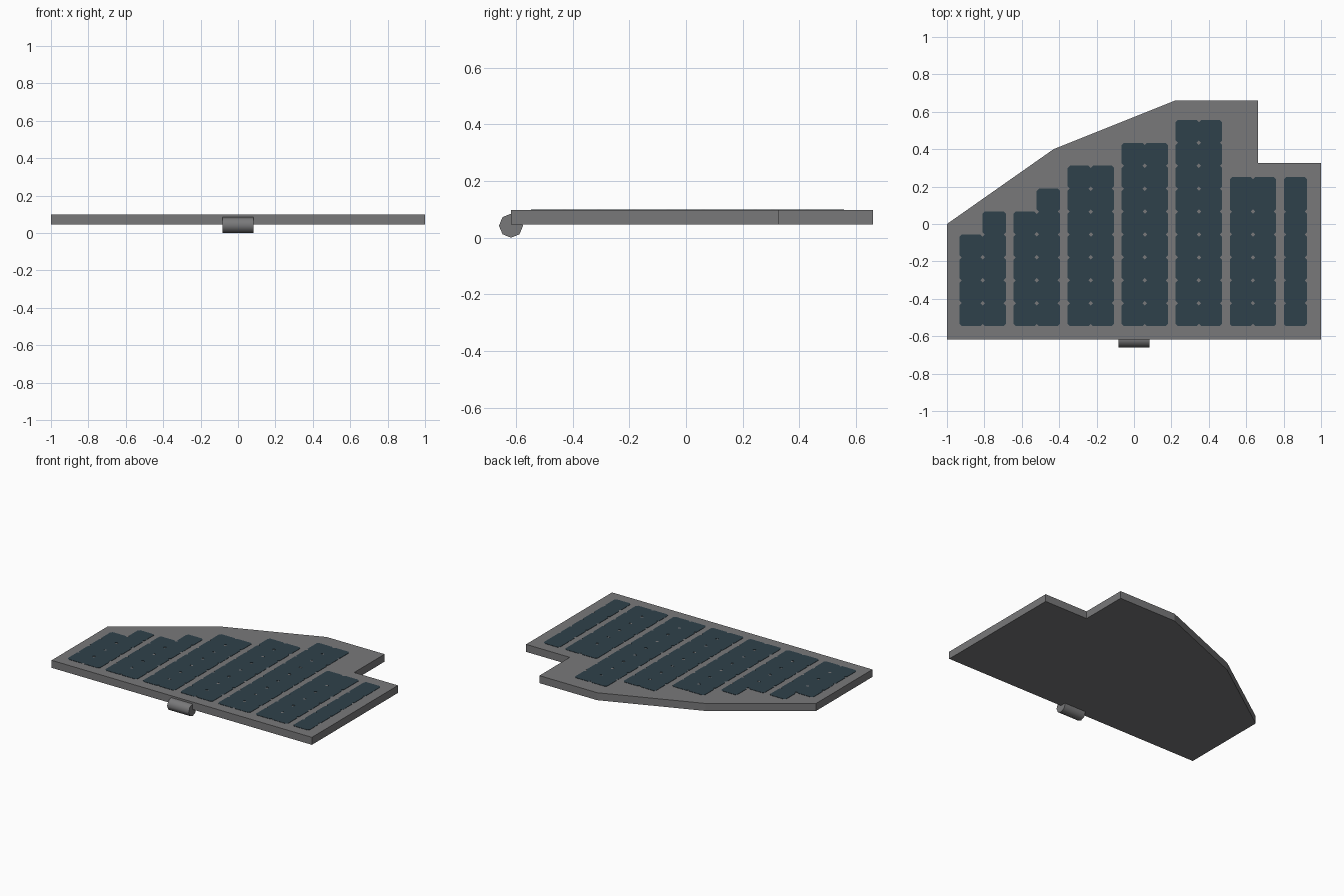
import bpy, bmesh, math

if "Cube" in bpy.data.objects:
    bpy.data.objects.remove(bpy.data.objects["Cube"])


def material(name, rgb):
    m = bpy.data.materials.new(name)
    m.diffuse_color = (*rgb, 1)
    m.use_nodes = True
    m.node_tree.nodes["Principled BSDF"].inputs["Base Color"].default_value = m.diffuse_color
    return m


grey = material("panel grey", (0.19, 0.19, 0.195))
teal = material("cell dark teal", (0.028, 0.053, 0.070))


def finish(bm, name, mat):
    bmesh.ops.recalc_face_normals(bm, faces=bm.faces)
    me = bpy.data.meshes.new(name)
    bm.to_mesh(me)
    bm.free()
    me.materials.append(mat)
    ob = bpy.data.objects.new(name, me)
    bpy.context.collection.objects.link(ob)
    return ob


def add_prism(bm, outline, z0, z1):
    """Closed prism from a 2D outline."""
    low = [bm.verts.new((x, y, z0)) for x, y in outline]
    face = bm.faces.new(low)
    ext = bmesh.ops.extrude_face_region(bm, geom=[face], use_keep_orig=True)["geom"]
    for v in ext:
        if isinstance(v, bmesh.types.BMVert):
            v.co.z = z1


# Backing panel with slanted shoulder and notched corner
bm = bmesh.new()
add_prism(bm, [(-1, -0.617), (1, -0.617), (1, 0.327), (0.664, 0.327), (0.664, 0.66),
               (0.22, 0.66), (-0.43, 0.40), (-1, 0.0)], 0.046, 0.098)
finish(bm, "backing_panel", grey)

# Thin cells with clipped corners, stacked in columns
PITCH, BASE, CLIP = 0.1225, -0.546, 0.012


def add_cell(bm, x0, y0, w, h):
    x1, y1, c = x0 + w, y0 + h, CLIP
    add_prism(bm, [(x0 + c, y0), (x1 - c, y0), (x1, y0 + c), (x1, y1 - c),
                   (x1 - c, y1), (x0 + c, y1), (x0, y1 - c), (x0, y0 + c)], 0.097, 0.1)


# Left edge of each strip, and height in cells of each of its columns
strips = [(-0.933, (4, 5)), (-0.644, (5, 6)), (-0.355, (7, 7)), (-0.066, (8, 8)),
          (0.223, (9, 9)), (0.512, (6.5, 6.5)), (0.801, (6.5,))]
for i, (x, heights) in enumerate(strips):
    bm = bmesh.new()
    for c, n in enumerate(heights):
        whole = int(n)
        for r in range(whole):
            h = 1 + (n - whole if r == whole - 1 else 0)
            add_cell(bm, x + c * 0.124, BASE + r * PITCH, 0.124, h * PITCH)
    finish(bm, f"cell_strip_{i + 1}", teal)

# Eight-sided hinge pin on the front edge
R = 0.0425
bpy.ops.mesh.primitive_cylinder_add(vertices=8, radius=R, depth=0.166,
                                    location=(0, -0.617, R), rotation=(0, math.pi / 2, 0))
pin = bpy.context.object
pin.name = "hinge_pin"
pin.data.materials.append(grey)
bpy.ops.object.shade_smooth_by_angle(angle=math.radians(60))
